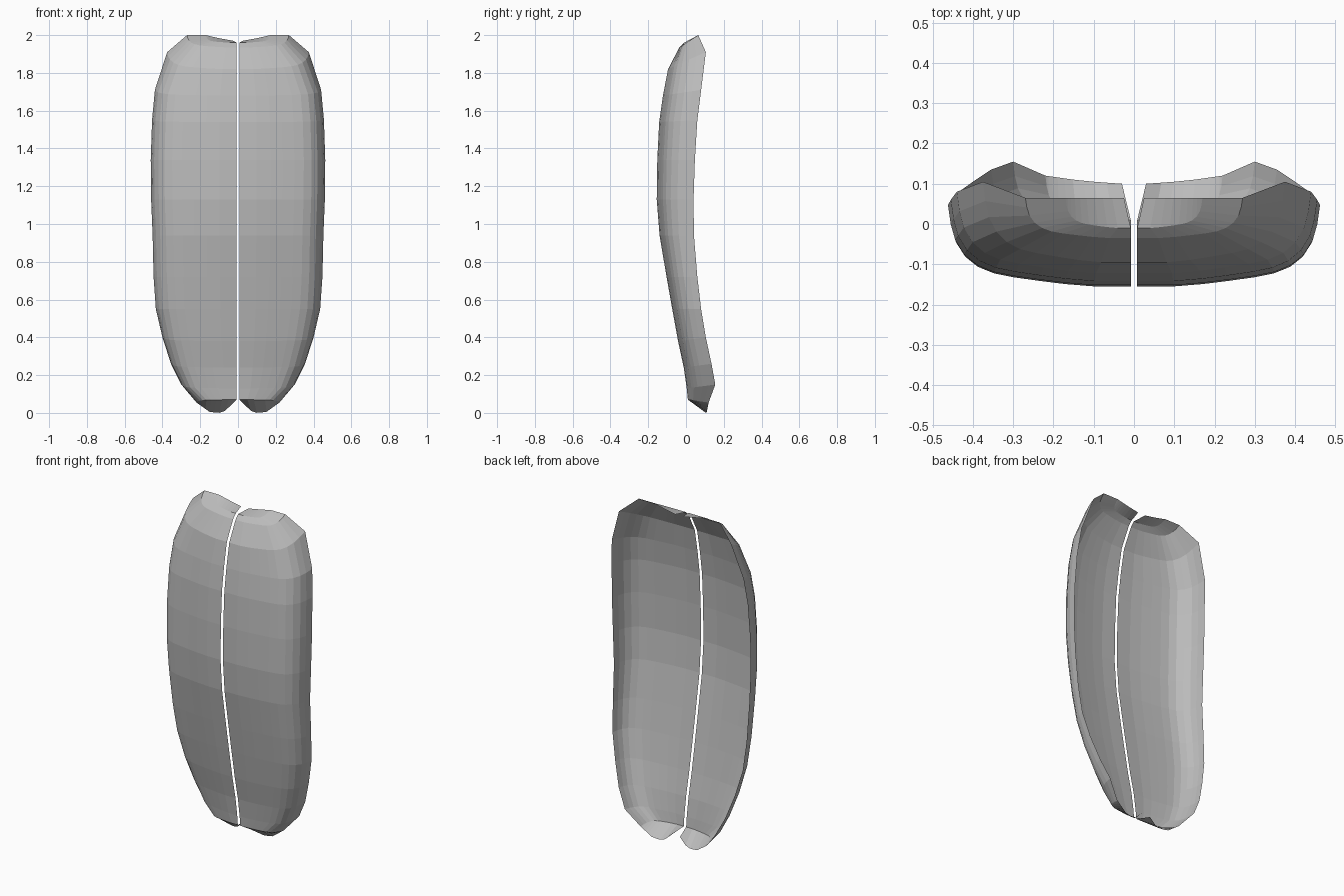
import bpy, bmesh

if "Cube" in bpy.data.objects:
    bpy.data.objects.remove(bpy.data.objects["Cube"])

GAP = 0.008
shell_mat = bpy.data.materials.new("light grey")
shell_mat.diffuse_color = (0.5, 0.5, 0.5, 1)
shell_mat.use_nodes = True
shell_mat.node_tree.nodes["Principled BSDF"].inputs["Base Color"].default_value = shell_mat.diffuse_color

# cross-section: fraction of half width, fraction of depth from seam to rim
PROFILE = [(0, 0), (.2, 0), (.36, .03), (.5, .07), (.64, .115), (.75, .165),
           (.84, .25), (.91, .38), (.96, .56), (.985, .76), (1, 1)]

# stations: seam height, rim height, half width, seam y, rim y
STATIONS = [(1.96, 2.0, .17, -.01, .065), (1.935, 2.0, .27, -.035, .065),
            (1.82, 1.91, .375, -.095, .105), (1.68, 1.71, .44, -.122, .08),
            (1.54, 1.55, .455, -.142, .06), (1.34, 1.34, .462, -.152, .047),
            (1.13, 1.13, .46, -.155, .04), (.94, .94, .452, -.14, .042),
            (.72, .72, .447, -.103, .06), (.55, .55, .435, -.073, .08),
            (.38, .40, .40, -.042, .105), (.24, .26, .355, -.012, .135),
            (.13, .15, .30, .004, .155), (.07, .055, .22, .01, .12)]

# rims closing the upper and lower ends: x, y, z
TOP_RIM = [(.025, .065, 1.97), (.08, .065, 1.98), (.13, .065, 1.99), (.17, .065, 2.0)]
LOW_RIM = [(.03, .1, .05), (.06, .102, .014), (.1, .105, 0), (.15, .11, .005), (.22, .12, .055)]


def along(points, t):
    """Point at fraction t of the x range of a polyline."""
    x = points[0][0] + t * (points[-1][0] - points[0][0])
    for a, b in zip(points, points[1:]):
        if x <= b[0] + 1e-6:
            f = (x - a[0]) / (b[0] - a[0])
            return tuple(p + f * (q - p) for p, q in zip(a, b))
    return points[-1]


def station_row(zs, zr, half, ys, yr):
    return [(GAP + u * (half - GAP), ys + d * (yr - ys), zs + d * (zr - zs))
            for u, d in PROFILE]


rows = [[along(TOP_RIM, u) for u, d in PROFILE]]
rows += [station_row(*s) for s in STATIONS]
rows.append([along(LOW_RIM, u) for u, d in PROFILE])

# one thin curved half shell, lofted through the rows
bm = bmesh.new()
grid = [[bm.verts.new(p) for p in row] for row in rows]
for upper, lower in zip(grid, grid[1:]):
    for i in range(len(PROFILE) - 1):
        bm.faces.new((upper[i], lower[i], lower[i + 1], upper[i + 1]))
bmesh.ops.remove_doubles(bm, verts=bm.verts, dist=0.0005)
mesh = bpy.data.meshes.new("wing_case")
bm.to_mesh(mesh)
bm.free()
mesh.materials.append(shell_mat)
wing_case = bpy.data.objects.new("wing_case_pair", mesh)
bpy.context.collection.objects.link(wing_case)

# the opposite half
mirror = wing_case.modifiers.new("other_half", 'MIRROR')
mirror.use_axis = (True, False, False)
mirror.use_mirror_merge = False
